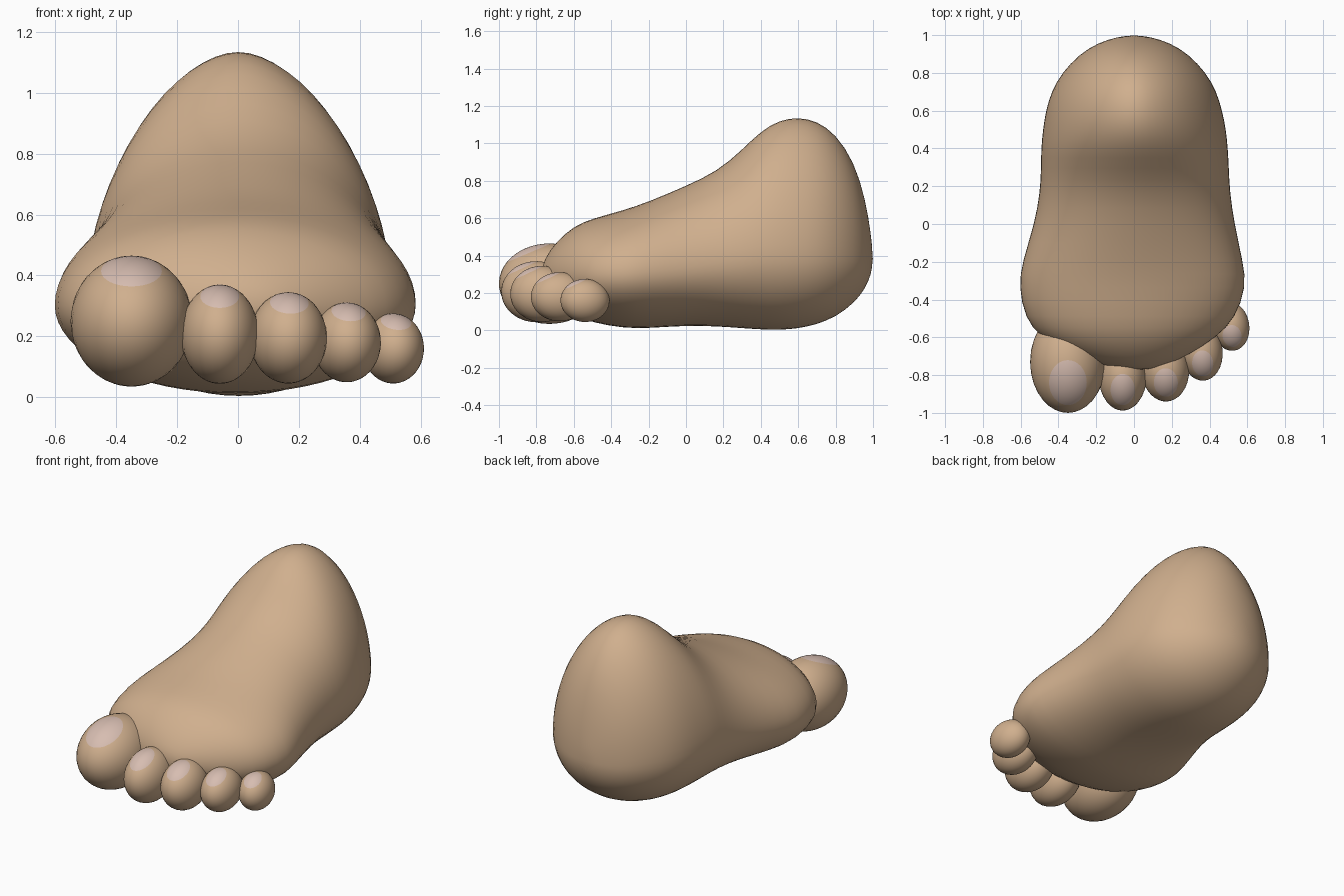
import bpy
import bmesh
from math import sin, cos, pi, radians, copysign
from mathutils import Matrix, Vector

default = bpy.data.objects.get("Cube")
if default:
    bpy.data.objects.remove(default, do_unlink=True)


def make_material(name, colour):
    material = bpy.data.materials.new(name)
    material.use_nodes = True
    material.diffuse_color = colour
    material.node_tree.nodes["Principled BSDF"].inputs["Base Color"].default_value = colour
    return material


skin = make_material("skin", (0.63, 0.43, 0.27, 1))
nail = make_material("nail", (0.68, 0.51, 0.44, 1))


def make_object(name, bm, materials):
    bmesh.ops.recalc_face_normals(bm, faces=bm.faces)
    for face in bm.faces:
        face.smooth = True
    mesh = bpy.data.meshes.new(name)
    bm.to_mesh(mesh)
    bm.free()
    for material in materials:
        mesh.materials.append(material)
    obj = bpy.data.objects.new(name, mesh)
    bpy.context.collection.objects.link(obj)
    return obj


def power(value, exponent):
    return copysign(abs(value) ** exponent, value)


def foot_section(y, left, right, bottom, top, widest, count=32):
    """Egg-shaped slice of the foot, tapering more where it rises to the ankle."""
    taper = min(max((top - 0.65) * 2, 0), 1)
    middle, half = (left + right) / 2, (right - left) / 2
    points = []
    for i in range(count):
        angle = 2 * pi * i / count
        c, s = cos(angle), sin(angle)
        exponent = 1 + 0.13 * taper if s > 0 else 1
        reach = top - widest if s > 0 else widest - bottom
        points.append(Vector((middle + half * power(c, exponent), y,
                              widest + reach * power(s, exponent))))
    return points


# Foot slices from toes to heel: y, min x, max x, bottom, top, height of widest point
slices = [
    (-.765, -.07, .1, .26, .35, .3),
    (-.75, -.15, .16, .22, .39, .3),
    (-.7, -.32, .28, .15, .47, .3),
    (-.6, -.5, .44, .08, .56, .3),
    (-.5, -.58, .54, .04, .6, .3),
    (-.33, -.615, .6, .01, .645, .3),
    (-.2, -.595, .58, .01, .69, .31),
    (0, -.53, .535, .025, .775, .33),
    (.17, -.5, .51, .02, .855, .36),
    (.3, -.495, .505, .01, .97, .38),
    (.4, -.495, .5, .003, 1.07, .4),
    (.5, -.485, .49, 0, 1.13, .4),
    (.6, -.47, .47, .008, 1.145, .4),
    (.7, -.44, .44, .03, 1.125, .4),
    (.8, -.385, .385, .07, 1.055, .4),
    (.9, -.29, .29, .145, .905, .39),
    (.96, -.19, .19, .225, .7, .38),
    (.99, -.09, .09, .3, .51, .38),
]
bm = bmesh.new()
rings = [[bm.verts.new(p) for p in foot_section(*values)] for values in slices]
for a, b in zip(rings, rings[1:]):
    for i in range(len(a)):
        j = (i + 1) % len(a)
        bm.faces.new((a[i], a[j], b[j], b[i]))
for ring, tip in ((rings[0], (0.02, -0.772, 0.3)), (rings[-1], (0, 1, 0.38))):
    pole = bm.verts.new(tip)
    for i in range(len(ring)):
        bm.faces.new((ring[i], ring[(i + 1) % len(ring)], pole))
foot = make_object("foot", bm, [skin])
subsurf = foot.modifiers.new("smooth", "SUBSURF")
subsurf.levels = subsurf.render_levels = 1


def make_toe(name, centre, radii, yaw):
    """Ellipsoid whose pole tilts forward, so its top rings form the nail."""
    bm = bmesh.new()
    bmesh.ops.create_uvsphere(bm, u_segments=32, v_segments=24, radius=1)
    for face in bm.faces:
        face.material_index = int(face.calc_center_median().z > cos(radians(29)))
    bm.transform(Matrix.Translation(centre)
                 @ Matrix.Rotation(radians(yaw), 4, "Z")
                 @ Matrix.Diagonal((*radii, 1))
                 @ Matrix.Rotation(radians(28), 4, "X"))
    make_object(name, bm, [skin, nail])


# Toes from big to little
make_toe("big_toe", (-.35, -.73, .25), (.2, .27, .215), 0)
make_toe("second_toe", (-.06, -.8, .207), (.128, .188, .163), 0)
make_toe("middle_toe", (.165, -.77, .195), (.127, .17, .15), 3)
make_toe("fourth_toe", (.357, -.675, .18), (.112, .155, .131), 6)
make_toe("little_toe", (.51, -.54, .16), (.1, .132, .115), 10)
